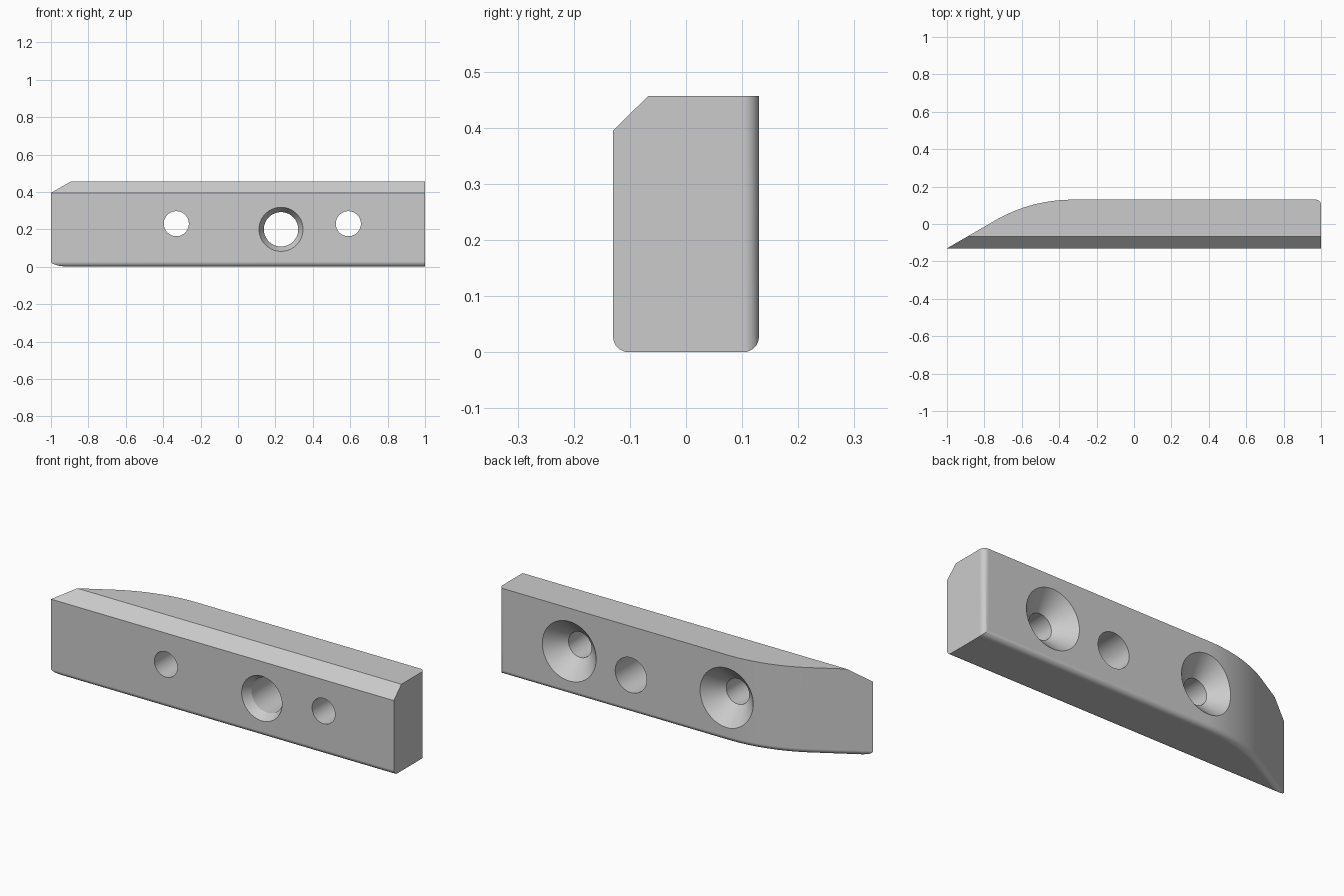
import bpy, bmesh
from math import sin, cos, pi, radians

if "Cube" in bpy.data.objects:
    bpy.data.objects.remove(bpy.data.objects["Cube"])

HALF, HEIGHT, FILLET = 0.13, 0.457, 0.028


def prism(bm, outline, offset):
    """Extrude a closed outline of 3D points along an offset."""
    face = bm.faces.new([bm.verts.new(p) for p in outline])
    top = bmesh.ops.extrude_face_region(bm, geom=[face])["geom"]
    bmesh.ops.translate(bm, vec=offset, verts=[v for v in top if isinstance(v, bmesh.types.BMVert)])
    bmesh.ops.recalc_face_normals(bm, faces=bm.faces)


def round_edges(bm, test, radius):
    """Fillet the edges whose two end points pass the test."""
    edges = [e for e in bm.edges if all(test(v.co) for v in e.verts)]
    bmesh.ops.bevel(bm, geom=edges, offset=radius, offset_type='OFFSET',
                    segments=8, profile=0.5, affect='EDGES')


def finish(bm, name, helper=False):
    bmesh.ops.recalc_face_normals(bm, faces=bm.faces)
    mesh = bpy.data.meshes.new(name)
    bm.to_mesh(mesh)
    bm.free()
    obj = bpy.data.objects.new(name, mesh)
    bpy.context.collection.objects.link(obj)
    obj.hide_render = helper
    return obj


def turned_cutter(name, x, z, profile, sides=64):
    """Cutter turned around the y direction from (y, radius) pairs."""
    bm = bmesh.new()
    rings = [[bm.verts.new((x + r * cos(2 * pi * i / sides), y, z + r * sin(2 * pi * i / sides)))
              for i in range(sides)] for y, r in profile]
    for a, b in zip(rings, rings[1:]):
        for i in range(sides):
            j = (i + 1) % sides
            bm.faces.new((a[i], a[j], b[j], b[i]))
    bm.faces.new(rings[0])
    bm.faces.new(rings[-1])
    return finish(bm, name, helper=True)


# Bar with chamfered top front edge, rounded bottom front and end edges
bm = bmesh.new()
section = [(-HALF, 0), (HALF, 0), (HALF, HEIGHT), (-0.067, HEIGHT), (-HALF, 0.395)]
prism(bm, [(-1, y, z) for y, z in section], (2, 0, 0))
round_edges(bm, lambda p: p.z < 0.001 and p.y < 0, FILLET)
round_edges(bm, lambda p: p.x > 0.999 and p.y > HALF - 0.001, FILLET)
bar = finish(bm, "wedge_bar")

# Plan shape: straight ramp, tangent arc, flat back, with a rounded lower back edge
bm = bmesh.new()
radius, arc_end = 0.82, -0.33
back = [(arc_end - radius * sin(a), HALF - radius * (1 - cos(a)))
        for a in (radians(30 * i / 20) for i in range(20, -1, -1))]
x0, y0 = back[0]
plan = [(x0 - 0.5 * cos(pi / 6), y0 - 0.5 * sin(pi / 6))] + back + [(1.2, HALF), (1.2, -0.4), (x0 - 0.5, -0.4)]
prism(bm, [(x, y, 0) for x, y in plan], (0, 0, 0.6))
round_edges(bm, lambda p: p.z < 0.001 and p.y > -0.3, FILLET)
ramp = finish(bm, "ramp_shape", helper=True)

# Two screw holes countersunk from the back, one large hole countersunk from the front
screw = [(-0.2, 0.067), (0.04, 0.067), (0.16, 0.187)]
bore = [(-0.19, 0.152), (-0.085, 0.092), (0.2, 0.092)]
cutters = [turned_cutter("screw_hole_cutter", x, 0.23, screw) for x in (-0.33, 0.59)]
cutters.append(turned_cutter("centre_hole_cutter", 0.23, 0.2, bore))

for tool in [ramp] + cutters:
    mod = bar.modifiers.new(tool.name, 'BOOLEAN')
    mod.operation = 'INTERSECT' if tool is ramp else 'DIFFERENCE'
    mod.solver = 'EXACT'
    mod.object = tool

# Apply the cuts and remove the helpers
graph = bpy.context.evaluated_depsgraph_get()
mesh = bpy.data.meshes.new_from_object(bar.evaluated_get(graph))
bar.modifiers.clear()
bar.data = mesh
for tool in [ramp] + cutters:
    bpy.data.objects.remove(tool)

# Colour
grey = bpy.data.materials.new("plain grey")
grey.use_nodes = True
colour = (0.6, 0.6, 0.6, 1)
grey.diffuse_color = colour
grey.node_tree.nodes["Principled BSDF"].inputs["Base Color"].default_value = colour
bar.data.materials.clear()
bar.data.materials.append(grey)

# Smooth curves with crisp flat faces
bpy.ops.object.select_all(action='DESELECT')
bar.select_set(True)
bpy.context.view_layer.objects.active = bar
bpy.ops.object.shade_smooth_by_angle(angle=radians(25))
weighted = bar.modifiers.new("flat_face_normals", 'WEIGHTED_NORMAL')
weighted.keep_sharp = True
